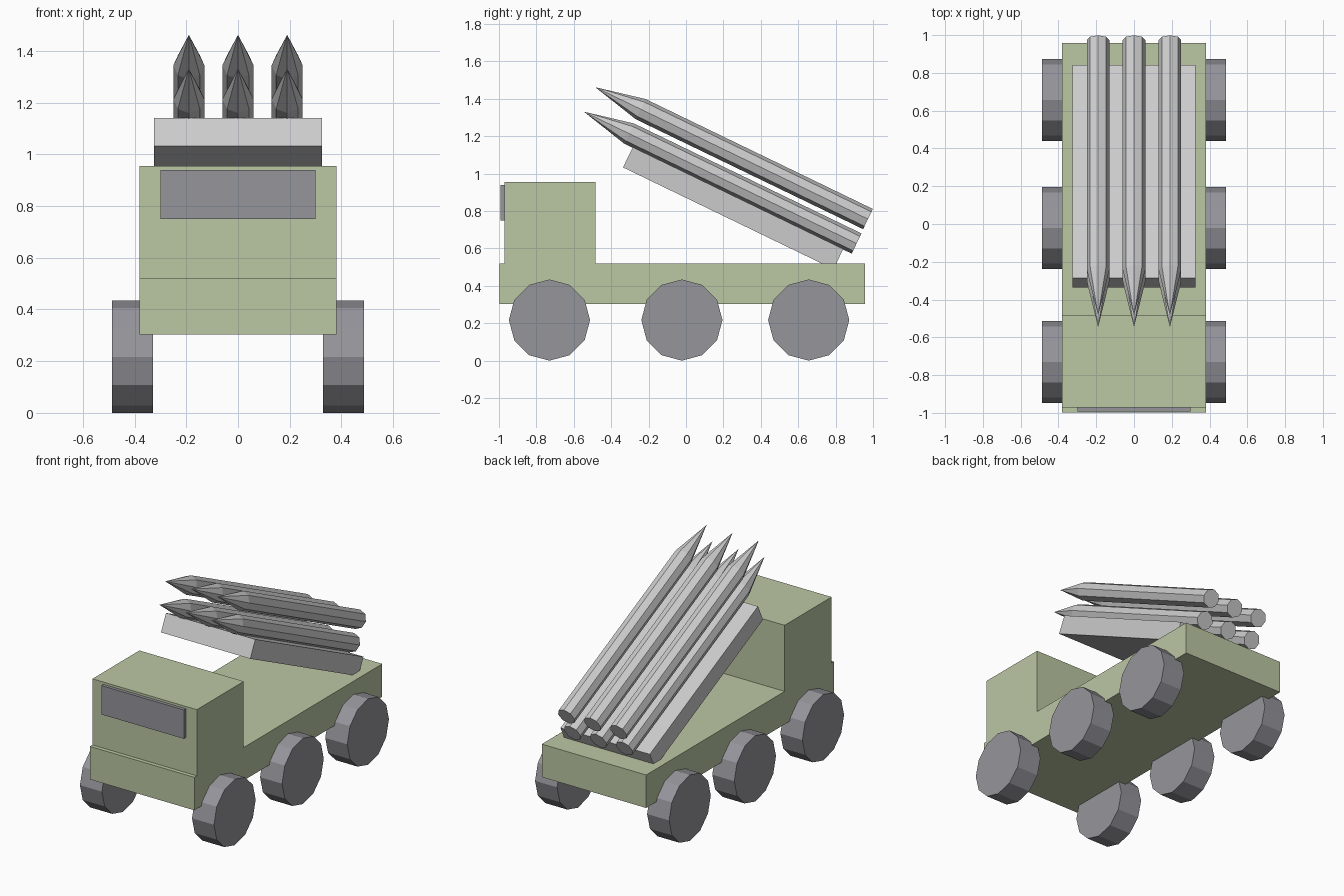
import bpy, bmesh
from math import radians, sin, cos, pi
from mathutils import Vector

if "Cube" in bpy.data.objects:
    bpy.data.objects.remove(bpy.data.objects["Cube"])

TILT = radians(25.8)


def material(name, rgb):
    m = bpy.data.materials.new(name)
    m.diffuse_color = (*rgb, 1)
    m.use_nodes = True
    m.node_tree.nodes["Principled BSDF"].inputs["Base Color"].default_value = m.diffuse_color
    return m


olive = material("olive_paint", (0.50, 0.57, 0.37))
dark = material("dark_grey", (0.30, 0.30, 0.33))


def finish(name, bm, loc, rot=(0, 0, 0), mat=None):
    bmesh.ops.recalc_face_normals(bm, faces=bm.faces)
    me = bpy.data.meshes.new(name)
    bm.to_mesh(me)
    bm.free()
    ob = bpy.data.objects.new(name, me)
    bpy.context.collection.objects.link(ob)
    ob.location, ob.rotation_euler = loc, rot
    if mat:
        me.materials.append(mat)
    return ob


def box(name, size, loc, rot=(0, 0, 0), mat=None):
    bm = bmesh.new()
    bmesh.ops.create_cube(bm, size=1)
    bmesh.ops.scale(bm, vec=Vector(size), verts=bm.verts)
    return finish(name, bm, loc, rot, mat)


def cylinder(sides, radius, depth):
    bm = bmesh.new()
    bmesh.ops.create_cone(bm, cap_ends=True, segments=sides,
                          radius1=radius, radius2=radius, depth=depth)
    return bm


# Truck body
box("chassis", (0.76, 1.955, 0.217), (0, -0.02, 0.4115), mat=olive)
box("cab", (0.76, 0.488, 0.435), (0, -0.727, 0.7375), mat=olive)
box("windscreen", (0.60, 0.04, 0.19), (0, -0.972, 0.845), mat=dark)

# Three axles of twelve-sided wheels
for i, y in enumerate((-0.73, -0.022, 0.656)):
    for side, s in (("left", 1), ("right", -1)):
        finish(f"wheel_{side}_{i + 1}", cylinder(12, 0.217, 0.16),
               (s * 0.408, y, 0.217), (0, pi / 2, 0), dark)

# Tilted launch ramp
box("launch_ramp", (0.65, 1.25, 0.12), (0, 0.252, 0.815), (-TILT, 0, 0))

# Two rows of three rockets, each an eight-sided tube with a pointed nose
BODY, NOSE = 1.35, 0.27
forward = Vector((0, -cos(TILT), sin(TILT)))
for row, (y, z) in (("lower", (0.912, 0.626)), ("upper", (0.973, 0.757))):
    for i, x in enumerate((-0.19, 0, 0.19)):
        bm = cylinder(8, 0.06, BODY)
        cap = max(bm.faces, key=lambda f: f.calc_center_median().z)
        tip = bmesh.ops.poke(bm, faces=[cap])["verts"][0]
        tip.co.z += NOSE
        finish(f"rocket_{row}_{i + 1}", bm,
               Vector((x, y, z)) + forward * BODY / 2, (pi / 2 - TILT, 0, 0))
